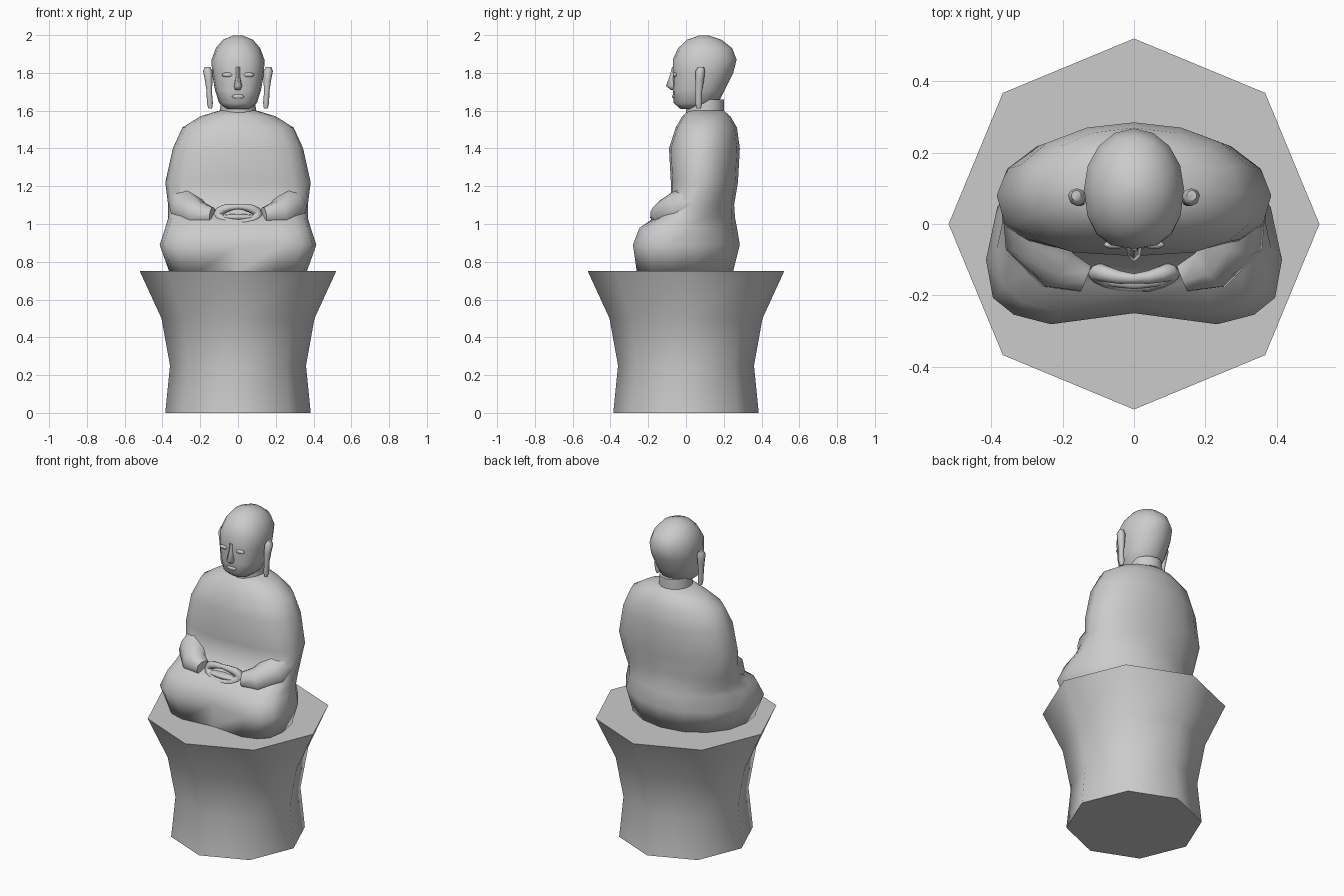
import bpy, bmesh
from math import sin, cos, pi, radians
from mathutils import Vector

default = bpy.data.objects.get("Cube")
if default:
    bpy.data.objects.remove(default)

stone = bpy.data.materials.new("grey stone")
stone.use_nodes = True
stone.diffuse_color = (0.6, 0.6, 0.6, 1)
stone.node_tree.nodes["Principled BSDF"].inputs["Base Color"].default_value = (0.6, 0.6, 0.6, 1)


def finish(obj, angle=60):
    """Give the part its colour and smooth shading with sharp rims."""
    obj.data.materials.clear()
    obj.data.materials.append(stone)
    bpy.ops.object.select_all(action='DESELECT')
    obj.select_set(True)
    bpy.context.view_layer.objects.active = obj
    bpy.ops.object.shade_smooth_by_angle(angle=radians(angle))
    return obj


def power(value, exponent):
    return (1 if value > 0 else -1) * abs(value) ** exponent if abs(value) > 1e-6 else 0


def loft(name, rings, sides=16, centre_x=0, angle=60):
    """Stack rings (z, half width, front y, back y, widest y, front roundness, dent, x shift)."""
    bm = bmesh.new()
    loops = []
    for ring in rings:
        z, width, front, back, mid, round_, dent, shift = (list(ring) + [0, 0])[:8]
        loop = []
        for k in range(sides):
            a = 2 * pi * k / sides
            c, s = cos(a), sin(a)
            e = round_ if c > 0 else 1
            y = mid + ((front - mid) * power(c, e) if c > 0 else (mid - back) * c)
            if k == 0:
                y += dent
            loop.append(bm.verts.new((centre_x + shift + width * power(s, e), y, z)))
        loops.append(loop)
    for low, high in zip(loops, loops[1:]):
        for k in range(sides):
            n = (k + 1) % sides
            bm.faces.new((low[k], low[n], high[n], high[k]))
    bm.faces.new(loops[0][::-1])
    bm.faces.new(loops[-1])
    bmesh.ops.recalc_face_normals(bm, faces=bm.faces)
    mesh = bpy.data.meshes.new(name)
    bm.to_mesh(mesh)
    bm.free()
    obj = bpy.data.objects.new(name, mesh)
    bpy.context.collection.objects.link(obj)
    return finish(obj, angle)


def tube(name, points, radii, cyclic=False):
    """Sweep a round section of changing radius along a path."""
    curve = bpy.data.curves.new(name, 'CURVE')
    curve.dimensions = '3D'
    curve.bevel_depth = 1
    curve.bevel_resolution = 2
    curve.use_fill_caps = True
    spline = curve.splines.new('POLY')
    spline.points.add(len(points) - 1)
    for p, co, r in zip(spline.points, points, radii):
        p.co = (*co, 1)
        p.radius = r
    spline.use_cyclic_u = cyclic
    obj = bpy.data.objects.new(name, curve)
    bpy.context.collection.objects.link(obj)
    bpy.ops.object.select_all(action='DESELECT')
    obj.select_set(True)
    bpy.context.view_layer.objects.active = obj
    bpy.ops.object.convert(target='MESH')
    return finish(bpy.context.object)


def ball(name, location, size, tilt=0):
    bpy.ops.mesh.primitive_uv_sphere_add(segments=12, ring_count=8, location=location,
                                         rotation=(tilt, 0, 0))
    obj = bpy.context.object
    obj.name = name
    obj.scale = size
    return finish(obj)


# Flared eight-sided pedestal
loft("pedestal", [(z, r, -r, r, 0, 1) for z, r in
                  ((0, .385), (.25, .36), (.5, .405), (.75, .52))], sides=8)

# Robed body: crossed legs, waist, chest and shoulders in one skin
loft("robed_body", [
    (.75, .365, -.27, .25, -.07, .6, .03),
    (.89, .415, -.29, .285, -.1, .6, .04),
    (.98, .385, -.255, .27, -.07, .6, .03),
    (1.03, .37, -.17, .26, 0, .6),
    (1.1, .37, -.08, .255, .05, .7),
    (1.22, .385, -.08, .275, .08, .75),
    (1.4, .345, -.09, .285, .09, .75),
    (1.51, .295, -.055, .27, .09, .85),
    (1.57, .2, -.02, .235, .1, 1),
    (1.6, .1, .01, .2, .1, 1)], angle=80)

# Neck
loft("neck", [(1.55, .1, 0, .2, .1, 1), (1.66, .09, 0, .2, .1, 1)])

# Head, from chin to crown
loft("head", [
    (1.61, .06, -.03, .1, .03, .9),
    (1.64, .1, -.065, .17, .05, .85),
    (1.71, .122, -.07, .205, .08, .8),
    (1.8, .138, -.07, .25, .1, .8),
    (1.87, .14, -.07, .268, .1, .85),
    (1.93, .118, -.042, .245, .1, .95),
    (1.975, .08, .005, .19, .095, 1),
    (1.998, .025, .07, .12, .095, 1)], angle=80)

# Nose and lips
loft("nose", [
    (1.71, .018, -.08, -.04, -.055, 1),
    (1.73, .024, -.106, -.04, -.055, 1),
    (1.78, .013, -.088, -.04, -.055, 1),
    (1.83, .014, -.074, -.04, -.055, 1)], sides=8)
ball("lips", (0, -.064, 1.675), (.032, .01, .012))

for side, word in ((1, "left"), (-1, "right")):
    # Long ear with hanging lobe
    loft(word + "_ear", [
        (1.612, .01, .055, .08, .067, 1, 0, 0),
        (1.64, .016, .05, .085, .067, 1, 0, side * .002),
        (1.7, .014, .05, .085, .067, 1, 0, side * .005),
        (1.76, .02, .05, .095, .07, 1, 0, side * .008),
        (1.81, .025, .05, .1, .08, 1, 0, side * .013),
        (1.832, .014, .065, .095, .08, 1, 0, side * .015)],
        sides=8, centre_x=side * .147)

    # Eyelid
    ball(word + "_eyelid", (side * .055, -.058, 1.79), (.03, .012, .013))

    # Sleeved forearm resting on the lap
    path = [(side * x, y, z) for x, y, z in
            ((.28, .06, 1.12), (.27, -.04, 1.08), (.21, -.12, 1.05), (.135, -.15, 1.045))]
    tube(word + "_forearm", path, (.09, .095, .075, .045))

# Joined hands: a tilted oval of fingers and thumbs around open palms
steps = [2 * pi * k / 16 for k in range(16)]
oval = [Vector((.105 * cos(a), -.165 + .012 * sin(a) + .03 * cos(a) ** 2, 1.05 + .042 * sin(a)))
        for a in steps]
tube("joined_hands", oval, [.014 + .012 * abs(cos(a)) for a in steps], cyclic=True)
ball("palms", (0, -.125, 1.025), (.13, .06, .025), radians(-15))
